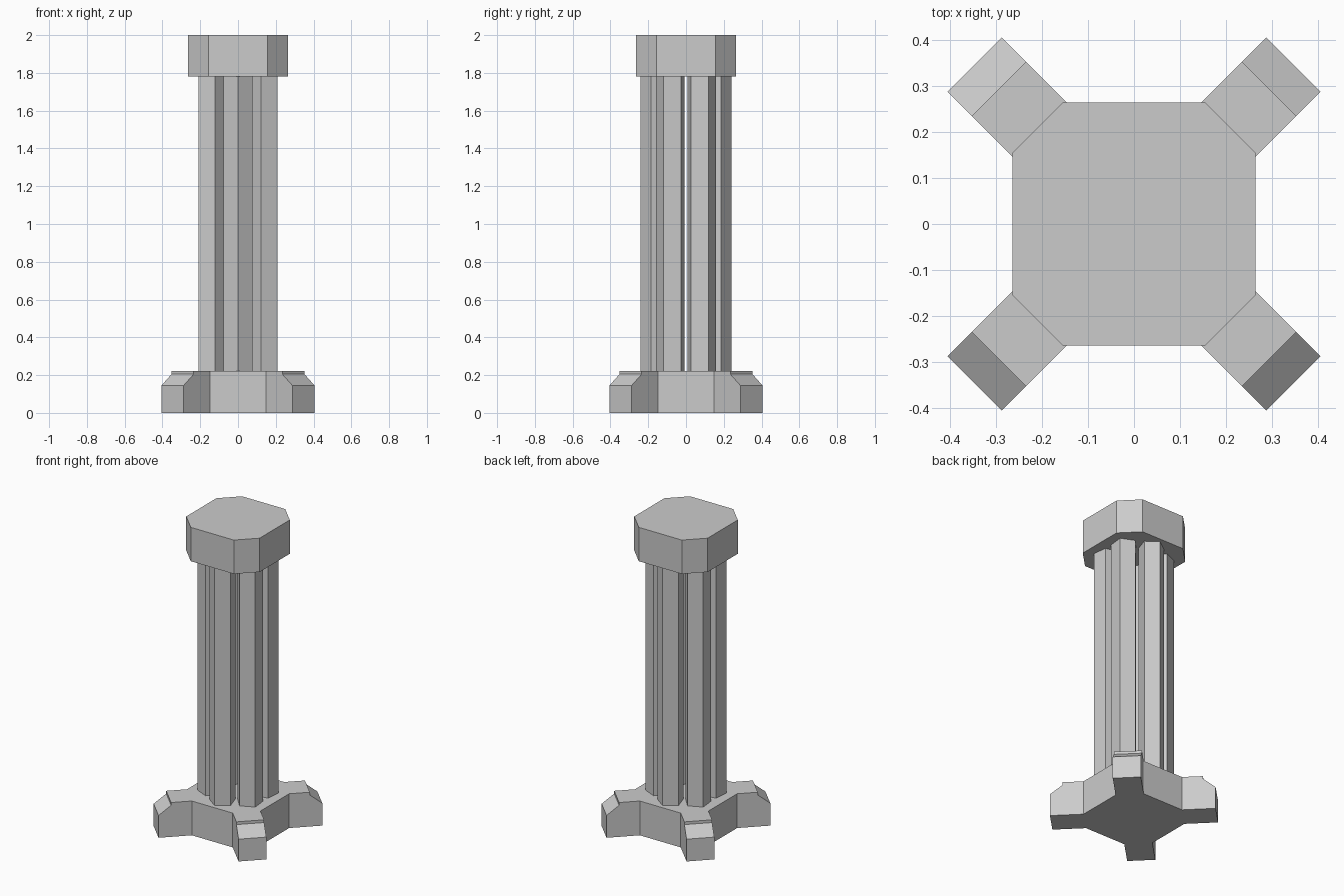
import bpy
from math import cos, sin, pi, radians

if "Cube" in bpy.data.objects:
    bpy.data.objects.remove(bpy.data.objects["Cube"])


def add_mesh(name, verts, faces):
    mesh = bpy.data.meshes.new(name)
    mesh.from_pydata(verts, [], faces)
    mesh.update()
    obj = bpy.data.objects.new(name, mesh)
    bpy.context.collection.objects.link(obj)
    return obj


def prism(name, outline, z0, z1):
    """Extrude a counter-clockwise outline from z0 to z1."""
    n = len(outline)
    verts = [(x, y, z) for z in (z0, z1) for x, y in outline]
    faces = [tuple(range(n - 1, -1, -1)), tuple(range(n, 2 * n))]
    faces += [(i, (i + 1) % n, (i + 1) % n + n, i + n) for i in range(n)]
    return add_mesh(name, verts, faces)


def turn(points, angle):
    c, s = cos(angle), sin(angle)
    return [(c * x - s * y, s * x + c * y) for x, y in points]


DIAGONALS = [pi / 4 + k * pi / 2 for k in range(4)]
HALF = 0.083      # half width of a foot
STEP, TIP = 0.415, 0.49
BASE_TOP, CAP_BOTTOM = 0.223, 1.78

# Cross-shaped base: flat sides with an arm on each diagonal
arm = [(0.291, -HALF), (STEP, -HALF), (STEP, HALF), (0.291, HALF)]
prism("base", [p for a in DIAGONALS for p in turn(arm, a)], 0, BASE_TOP)

# Sloped toe at the end of each arm, a small step below the base top
profile = [(STEP, 0), (TIP, 0), (TIP, 0.145), (STEP, 0.205)]
for i, a in enumerate(DIAGONALS):
    verts = [(u, v, z) for v in (-HALF, HALF) for u, z in profile]
    faces = [(0, 1, 2, 3), (7, 6, 5, 4), (0, 4, 5, 1), (1, 5, 6, 2), (2, 6, 7, 3)]
    toe = add_mesh(f"toe_{i + 1}", verts, faces)
    toe.rotation_euler.z = a

# Ring of six five-sided shafts, each with an edge pointing outward
pentagon = [(0.16 + 0.08 * cos(k * 2 * pi / 5), 0.08 * sin(k * 2 * pi / 5))
            for k in range(5)]
for i in range(6):
    prism(f"shaft_{i + 1}", turn(pentagon, radians(30 + 60 * i)), BASE_TOP, CAP_BOTTOM)

# Octagonal cap
corner = [(0.264, 0.155), (0.155, 0.264)]
prism("cap", [p for k in range(4) for p in turn(corner, k * pi / 2)], CAP_BOTTOM, 2.0)
